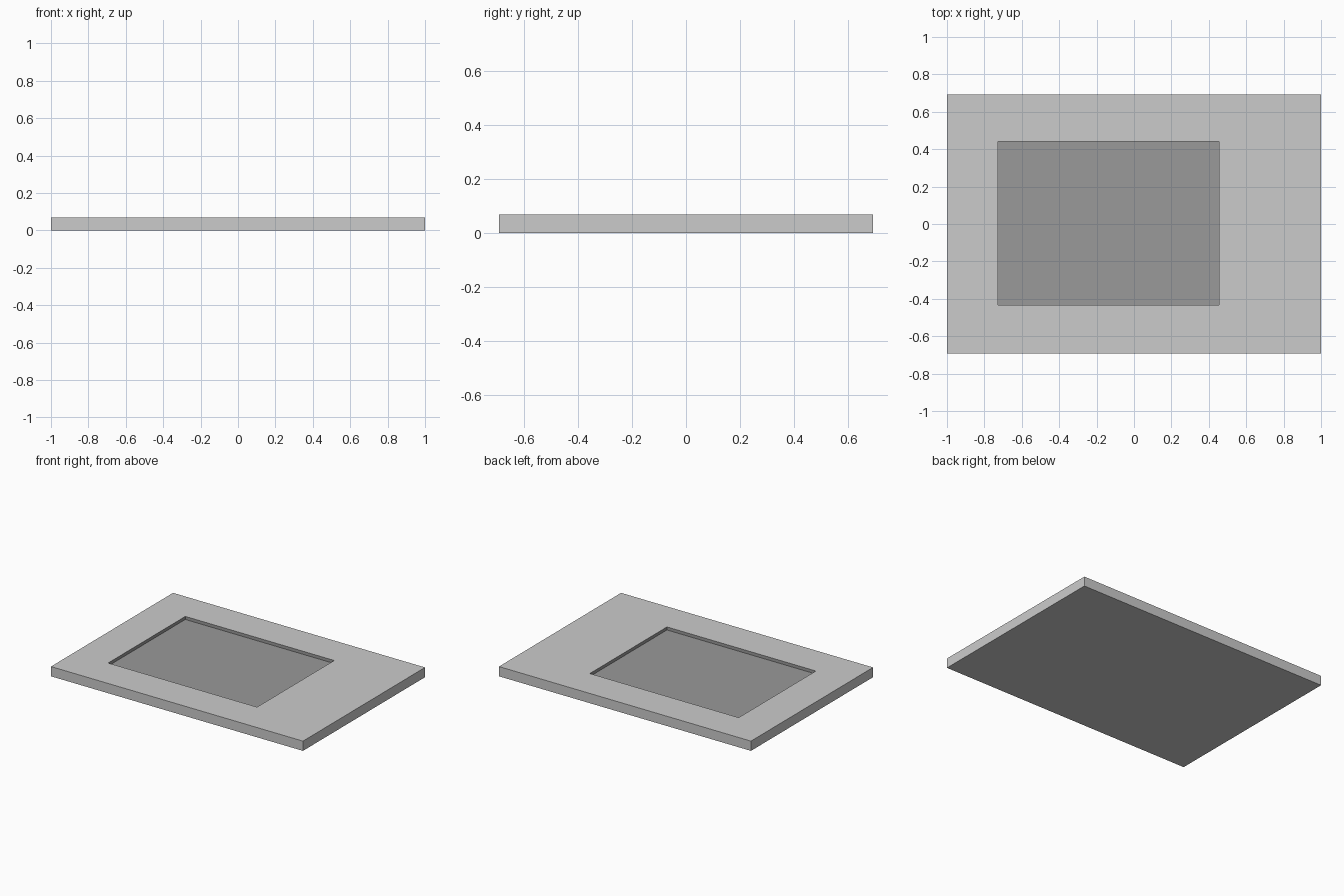
import bpy
import bmesh

if "Cube" in bpy.data.objects:
    bpy.data.objects.remove(bpy.data.objects["Cube"])

HALF_X, HALF_Y, HEIGHT = 1.0, 0.692, 0.07
REC_X = (-0.727, 0.455)
REC_Y = (-0.434, 0.441)
DEPTH = 0.022

bm = bmesh.new()

# Slab
bmesh.ops.create_cube(bm, size=1)
for v in bm.verts:
    v.co.x *= 2 * HALF_X
    v.co.y *= 2 * HALF_Y
    v.co.z = (v.co.z + 0.5) * HEIGHT

# Off-centre rim around the recess
bm.normal_update()
top = max(bm.faces, key=lambda f: f.normal.z)
bmesh.ops.inset_region(bm, faces=[top], thickness=0.2)
for v in top.verts:
    v.co.x = REC_X[v.co.x > 0]
    v.co.y = REC_Y[v.co.y > 0]

# Sunken floor, with its walls in the same darker grey
floor = bmesh.ops.extrude_discrete_faces(bm, faces=[top])["faces"][0]
for v in floor.verts:
    v.co.z -= DEPTH
for f in {f for v in floor.verts for f in v.link_faces}:
    f.material_index = 1
bmesh.ops.recalc_face_normals(bm, faces=bm.faces)

mesh = bpy.data.meshes.new("recessed_panel")
bm.to_mesh(mesh)
bm.free()

# Colours
for name, shade in (("panel_grey", 0.8), ("recess_grey", 0.32)):
    mat = bpy.data.materials.new(name)
    mat.diffuse_color = (shade, shade, shade, 1)
    mat.use_nodes = True
    mat.node_tree.nodes["Principled BSDF"].inputs["Base Color"].default_value = mat.diffuse_color
    mesh.materials.append(mat)

panel = bpy.data.objects.new("recessed_panel", mesh)
bpy.context.collection.objects.link(panel)
